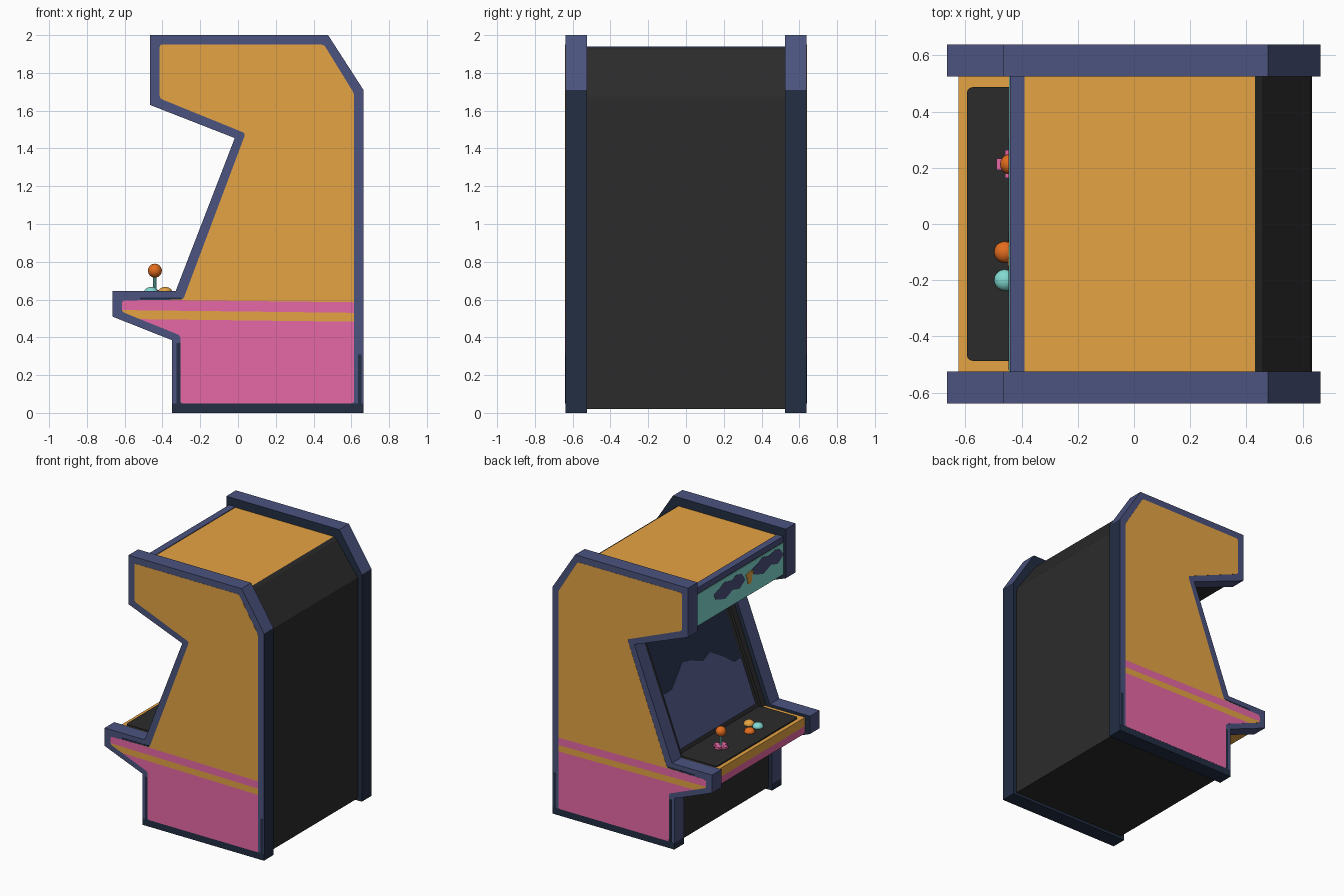
import bpy, bmesh, math
from mathutils import Vector

if "Cube" in bpy.data.objects:
    bpy.data.objects.remove(bpy.data.objects["Cube"])

def lin(c):
    c /= 255
    return c / 12.92 if c <= 0.04045 else ((c + 0.055) / 1.055) ** 2.4

def material(name, r, g, b):
    m = bpy.data.materials.new(name)
    m.diffuse_color = (lin(r), lin(g), lin(b), 1)
    m.use_nodes = True
    m.node_tree.nodes["Principled BSDF"].inputs["Base Color"].default_value = m.diffuse_color
    return m

NAVY = material("navy trim", 75, 83, 126)
DARK = material("dark navy", 34, 46, 68)
YELLOW = material("mustard", 229, 164, 67)
PINK = material("pink", 231, 104, 166)
BLACK = material("charcoal", 43, 43, 43)
TEAL = material("light teal", 130, 218, 210)
ORANGE = material("orange", 226, 108, 30)

X, Y, Z = Vector((1, 0, 0)), Vector((0, 1, 0)), Vector((0, 0, 1))

def finish(name, bm, mats, rule=None):
    me = bpy.data.meshes.new(name)
    bmesh.ops.recalc_face_normals(bm, faces=bm.faces)
    bm.normal_update()
    if rule:
        for f in bm.faces:
            f.material_index = mats.index(rule(f.calc_center_median(), f.normal))
    bm.to_mesh(me)
    bm.free()
    for m in mats:
        me.materials.append(m)
    ob = bpy.data.objects.new(name, me)
    bpy.context.collection.objects.link(ob)
    return ob

def prism(name, pts, origin, u, v, depth, mats, rule=None, cuts=(), corner=0):
    """Extrude a 2D outline; optional corner rounding and (height, slope) cuts."""
    bm = bmesh.new()
    vs = [bm.verts.new(Vector(origin) + u * a + v * b) for a, b in pts]
    bm.faces.new(vs)
    if corner:
        bmesh.ops.bevel(bm, geom=vs, offset=corner, segments=3, profile=0.5, affect='VERTICES')
    r = bmesh.ops.extrude_face_region(bm, geom=list(bm.faces))
    bmesh.ops.translate(bm, vec=Vector(depth),
                        verts=[g for g in r["geom"] if isinstance(g, bmesh.types.BMVert)])
    for z, slope in cuts:
        bmesh.ops.bisect_plane(bm, geom=bm.verts[:] + bm.edges[:] + bm.faces[:],
                               plane_co=(0, 0, z), plane_no=(-slope, 0, 1))
    return finish(name, bm, mats, rule)

def box(name, lo, hi, mat):
    return prism(name, [(lo[0], lo[1]), (hi[0], lo[1]), (hi[0], hi[1]), (lo[0], hi[1])],
                 (0, 0, lo[2]), X, Y, (0, 0, hi[2] - lo[2]), [mat])

def ball(name, pos, scale, mat):
    bm = bmesh.new()
    bmesh.ops.create_uvsphere(bm, u_segments=20, v_segments=12, radius=1)
    for v in bm.verts:
        v.co = Vector((v.co.x * scale[0], v.co.y * scale[1], v.co.z * scale[2])) + Vector(pos)
    for f in bm.faces:
        f.smooth = True
    return finish(name, bm, [mat])

# Side panels: thick trim with painted inset
OUTER = [(-.465, 2), (.477, 2), (.664, 1.71), (.664, 0), (-.35, 0), (-.35, .385),
         (-.665, .51), (-.665, .645), (-.33, .645), (-.017, 1.455), (-.465, 1.63)]
INNER = [(-.415, 1.95), (.455, 1.95), (.615, 1.69), (.615, .05), (-.305, .05), (-.305, .41),
         (-.615, .535), (-.615, .595), (-.29, .60), (.04, 1.48), (-.415, 1.665)]

for side, label in ((-1, "right"), (1, "left")):
    def trim(c, n, s=side):
        inner_face = n.y * s < -.9
        return DARK if c.z < .05 or n.x > .9 or n.z < -.95 or inner_face else NAVY

    def stripes(c, n):
        z = c.z + .012 * c.x
        return PINK if z < .49 or .537 < z < .593 else YELLOW

    prism(label + "_side_panel", OUTER, (0, side * .525, 0), X, Z, (0, side * .114, 0),
          [NAVY, DARK], trim, [(.05, 0)])
    prism(label + "_side_paint", INNER, (0, side * .636, 0), X, Z, (0, side * .004, 0),
          [YELLOW, PINK], stripes, [(.49, -.012), (.537, -.012), (.593, -.012)], .015)
    # worn dark streaks on the trim
    for i, (x0, x1, z0, z1) in enumerate(((.635, .655, .05, .31), (-.325, -.305, .05, .37),
                                          (-.52, -.30, .60, .612))):
        prism(f"{label}_trim_streak_{i}", [(x0, z0), (x1, z0), (x1, z1), (x0, z1)],
              (0, side * .636, 0), X, Z, (0, side * .004, 0), [DARK])

# Cabinet body between the sides
BODY = [(-.44, 1.935), (.43, 1.935), (.455, 1.92), (.63, 1.68), (.634, 1.65), (.634, .02),
        (-.32, .02), (-.32, .40), (-.625, .505), (-.625, .56), (-.625, .625), (-.28, .625),
        (.04, 1.47), (-.44, 1.65)]

def body_paint(c, n):
    if n.z > .95:
        return YELLOW
    if c.x < -.6:
        return YELLOW if c.z > .56 else PINK
    if n.z < -.5 and .4 < c.z < .56:
        return YELLOW
    return BLACK

prism("cabinet_body", BODY, (0, -.526, 0), X, Z, (0, 1.052, 0), [BLACK, YELLOW, PINK], body_paint)

# Sign over the screen
box("sign_top_rim", (-.442, -.526, 1.90), (-.39, .526, 1.94), NAVY)
box("sign_face", (-.445, -.525, 1.655), (-.438, .525, 1.892), TEAL)
CLOUD = [(-.19, -.01), (-.12, -.055), (-.04, -.03), (.05, -.065), (.16, -.03), (.19, .02),
         (.12, .035), (.06, .065), (-.02, .045), (-.09, .065), (-.15, .045)]
for i, (y, z) in enumerate(((.12, 1.80), (-.335, 1.815))):
    prism(f"sign_cloud_{i}", CLOUD, (-.443, y, z), Y, Z, (-.004, 0, 0), [NAVY], corner=.012)
prism("sign_emblem", [(-.03, 0), (-.02, -.05), (.02, -.05), (.03, 0), (.045, .03), (0, .045), (-.045, .03)],
      (-.445, -.12, 1.79), Y, Z, (-.004, 0, 0), [YELLOW])

# Screen with a hill picture, lying on the sloped front
foot = Vector((-.28, 0, .625))
up = (Vector((.04, 0, 1.47)) - foot).normalized()
out = Vector((-up.z, 0, up.x))
prism("screen", [(-.44, .04), (.46, .04), (.46, .87), (-.44, .87)], foot, Y, up, out * .006, [DARK])
prism("screen_hills", [(-.44, .04), (.46, .04), (.46, .44), (.36, .44), (.27, .50), (.17, .57),
                       (.08, .55), (-.04, .50), (-.14, .53), (-.25, .46), (-.35, .38), (-.44, .38)],
      foot + out * .005, Y, up, out * .004, [NAVY])
for s, label in ((-1, "right"), (1, "left")):
    prism(label + "_screen_bezel", [(s * .475, 0), (s * .525, 0), (s * .525, .9), (s * .475, .9)],
          foot, Y, up, out * .02, [BLACK])

# Control deck
prism("control_plate", [(-.595, -.487), (-.27, -.487), (-.27, .487), (-.595, .487)],
      (0, 0, .62), X, Y, (0, 0, .014), [BLACK], corner=.02)
for name, x, y, mat in (("orange_button", -.46, -.1, ORANGE), ("teal_button", -.46, -.2, TEAL),
                        ("yellow_button", -.386, -.2, YELLOW)):
    ball(name, (x, y, .637), (.038, .038, .03), mat)

# Joystick
jx, jy = -.44, .213
box("joystick_base_long", (jx - .05, jy - .02, .63), (jx + .05, jy + .02, .65), PINK)
box("joystick_base_cross", (jx - .02, jy - .05, .63), (jx + .02, jy + .05, .651), PINK)
ring = [(.009 * math.cos(i * math.pi / 5), .009 * math.sin(i * math.pi / 5)) for i in range(10)]
prism("joystick_stick", ring, (jx, jy, .64), X, Y, (0, 0, .10), [TEAL])
ball("joystick_ball", (jx, jy, .753), (.037, .037, .037), ORANGE)
